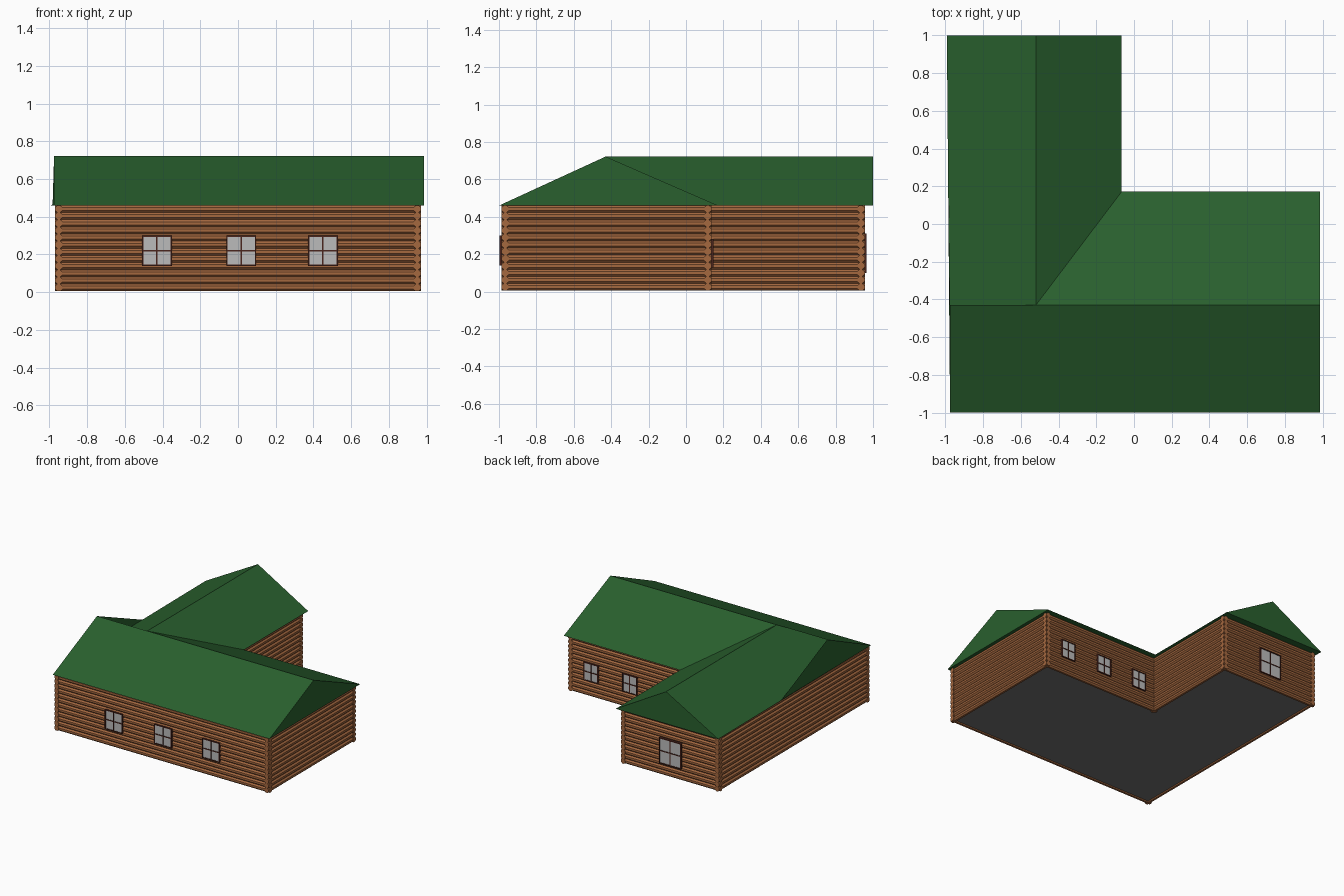
import bpy, bmesh
from math import pi, cos, sin
from mathutils import Vector

if "Cube" in bpy.data.objects:
    bpy.data.objects.remove(bpy.data.objects["Cube"])


def material(name, hex_code):
    rgb = [int(hex_code[i:i + 2], 16) / 255 for i in (0, 2, 4)]
    m = bpy.data.materials.new(name)
    m.diffuse_color = [c / 12.92 if c <= 0.04 else ((c + 0.055) / 1.055) ** 2.4 for c in rgb] + [1]
    m.use_nodes = True
    m.node_tree.nodes["Principled BSDF"].inputs["Base Color"].default_value = m.diffuse_color
    return m


GREEN = material("roof_green", "29602E")
BROWN = material("log_brown", "A5683F")
FRAME = material("frame_brown", "4A241C")
GLASS = material("pane_grey", "BBBBBB")
FLOOR = material("floor_grey", "707070")


def finish(name, bm, *mats):
    me = bpy.data.meshes.new(name)
    bm.to_mesh(me)
    bm.free()
    ob = bpy.data.objects.new(name, me)
    for m in mats:
        me.materials.append(m)
    bpy.context.collection.objects.link(ob)
    return ob


def sheet(name, points, faces, mat):
    bm = bmesh.new()
    v = {k: bm.verts.new(p) for k, p in points.items()}
    for f in faces:
        bm.faces.new([v[k] for k in f])
    return finish(name, bm, mat)


# Roof: two crossing gables above an L plan, closed underneath
EAVE, RIDGE = 0.46, 0.722
roof_points = {
    "A": (-0.975, -1, EAVE), "B": (-0.975, -0.43, RIDGE), "C": (-0.52, -0.43, RIDGE),
    "D": (-0.52, 1, RIDGE), "E": (-0.992, 1, EAVE), "F": (-0.983, 0.172, EAVE),
    "G": (-0.065, 1, EAVE), "H": (-0.065, 0.172, EAVE), "I": (0.985, 0.172, EAVE),
    "J": (0.985, -0.43, RIDGE), "K": (0.985, -1, EAVE),
}
sheet("roof", roof_points,
      ["AKJB", "HCJI", "CHGD", "ACDE", "KIJ", "GED", "AFB", "AEGHIK"], GREEN)

# Wall centre lines
W, E, IN = -0.95, 0.95, -0.10
S, MID, N = -0.966, 0.116, 0.935

# Floor, facing down
sheet("floor", {"a": (W, S, 0.012), "b": (W, N, 0.012), "c": (IN, N, 0.012),
                "d": (IN, MID, 0.012), "e": (E, MID, 0.012), "f": (E, S, 0.012)},
      ["abcdef"], FLOOR)

# Log walls: stacked eight-sided logs whose ends cross at the corners
LOGS, RAD = 12, 0.0205
PITCH = (EAVE - 0.005) / LOGS


def log_wall(name, p, q):
    bm = bmesh.new()
    p, q = Vector((*p, 0)), Vector((*q, 0))
    d = (q - p).normalized()
    p, q = p - d * 0.021, q + d * 0.021
    side = Vector((-d.y, d.x, 0))
    for i in range(LOGS):
        z = 0.005 + PITCH * (i + 0.5)
        ring = [side * (RAD * cos((k + .5) * pi / 4)) + Vector((0, 0, z + RAD * sin((k + .5) * pi / 4)))
                for k in range(8)]
        a = [bm.verts.new(p + r) for r in ring]
        b = [bm.verts.new(q + r) for r in ring]
        for k in range(8):
            j = (k + 1) % 8
            bm.faces.new((a[k], a[j], b[j], b[k]))
        bm.faces.new(a)
        bm.faces.new(b)
    bmesh.ops.recalc_face_normals(bm, faces=bm.faces)
    finish(name, bm, BROWN)


log_wall("front_wall", (W, S), (E, S))
log_wall("left_wall", (W, S), (W, N))
log_wall("wing_end_wall", (W, N), (IN, N))
log_wall("wing_inner_wall", (IN, MID), (IN, N))
log_wall("back_wall", (IN, MID), (E, MID))
log_wall("right_wall", (E, S), (E, MID))


# Windows: pane slab with a frame and crossing bars
def window(name, x, y, out, w, z0, z1):
    bm = bmesh.new()

    def box(xa, xb, za, zb, depth, mat):
        vs = bmesh.ops.create_cube(bm, size=1)["verts"]
        for v in vs:
            v.co = ((xa + xb) / 2 + v.co.x * (xb - xa),
                    y + out * (0.5 + v.co.y) * depth,
                    (za + zb) / 2 + v.co.z * (zb - za))
        for f in {f for v in vs for f in v.link_faces}:
            f.material_index = mat

    t, zm = 0.007, (z0 + z1) / 2
    l, r = x - w / 2, x + w / 2
    box(l + t / 2, r - t / 2, z0 + t / 2, z1 - t / 2, 0.025, 1)
    for c in (l + t / 2, x, r - t / 2):
        box(c - t / 2, c + t / 2, z0, z1, 0.03, 0)
    for c in (z0 + t / 2, zm, z1 - t / 2):
        box(l, r, c - t / 2, c + t / 2, 0.029, 0)
    bmesh.ops.recalc_face_normals(bm, faces=bm.faces)
    finish(name, bm, FRAME, GLASS)


for i, x in enumerate((-0.43, 0.017, 0.45)):
    window(f"front_window_{i + 1}", x, S, -1, 0.158, 0.14, 0.30)
for i, x in enumerate((0.76, 0.41, 0.07)):
    window(f"back_window_{i + 1}", x, MID, 1, 0.13, 0.13, 0.28)
window("wing_window", -0.53, N, 1, 0.20, 0.10, 0.31)
